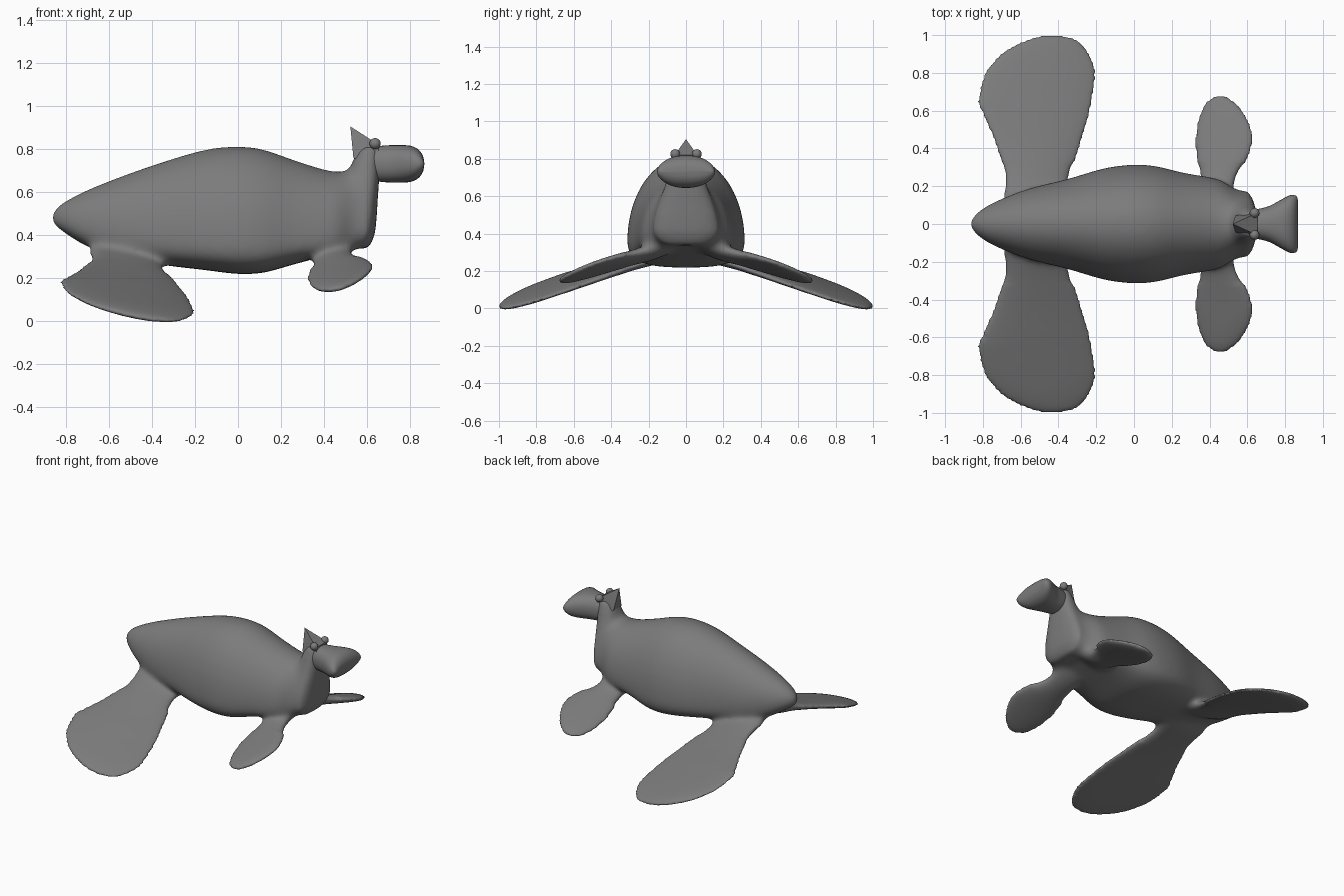
import bpy, bmesh, math
from mathutils import Vector

if "Cube" in bpy.data.objects:
    bpy.data.objects.remove(bpy.data.objects["Cube"])

grey = bpy.data.materials.new("stone grey")
grey.diffuse_color = (0.2, 0.2, 0.2, 1)
grey.use_nodes = True
grey.node_tree.nodes["Principled BSDF"].inputs["Base Color"].default_value = grey.diffuse_color


def finish(name, bm, angle=40):
    bmesh.ops.recalc_face_normals(bm, faces=bm.faces)
    me = bpy.data.meshes.new(name)
    bm.to_mesh(me)
    bm.free()
    ob = bpy.data.objects.new(name, me)
    bpy.context.collection.objects.link(ob)
    me.materials.append(grey)
    bpy.ops.object.select_all(action='DESELECT')
    ob.select_set(True)
    bpy.context.view_layer.objects.active = ob
    bpy.ops.object.shade_smooth_by_angle(angle=math.radians(angle))
    return ob


def smooth_sections(secs, steps):
    """Catmull-Rom interpolation of section parameters."""
    out = []
    for i in range(len(secs) - 1):
        p0, p1 = secs[max(i - 1, 0)], secs[i]
        p2, p3 = secs[i + 1], secs[min(i + 2, len(secs) - 1)]
        for k in range(steps):
            t = k / steps
            out.append([0.5 * (2 * b + (c - a) * t + (2 * a - 5 * b + 4 * c - d) * t * t
                               + (3 * b - a - 3 * c + d) * t ** 3)
                        for a, b, c, d in zip(p0, p1, p2, p3)])
    return out + [list(secs[-1])]


def loft(name, secs, point, sides=32, steps=4, angle=40):
    """Skin rings; point(section, cos, sin) gives each ring vertex."""
    bm = bmesh.new()
    rings = []
    for s in smooth_sections(secs, steps):
        rings.append([bm.verts.new(point(s, math.cos(a), math.sin(a)))
                      for a in (2 * math.pi * k / sides for k in range(sides))])
    for r, q in zip(rings, rings[1:]):
        for k in range(sides):
            n = (k + 1) % sides
            bm.faces.new((r[k], r[n], q[n], q[k]))
    bm.faces.new(rings[0])
    bm.faces.new(rings[-1])
    return finish(name, bm, angle)


def power(v, e):
    return math.copysign(abs(v) ** e, v)


# Body: x, half width, top, widest height, bottom
def body_point(s, c, n):
    x, w, top, mid, bot = s
    if n >= 0:
        return (x, w * c, mid + (top - mid) * n)
    return (x, w * power(c, 0.7), mid + (mid - bot) * power(n, 0.7))


parts = [loft("body", [
    (-.873, .004, .485, .48, .475), (-.858, .035, .52, .478, .445),
    (-.8, .085, .562, .465, .405), (-.7, .135, .612, .44, .345),
    (-.55, .19, .672, .41, .295), (-.35, .24, .742, .38, .26),
    (-.15, .298, .799, .365, .236), (0, .315, .814, .36, .218),
    (.12, .307, .799, .36, .224), (.25, .275, .754, .365, .26),
    (.38, .253, .712, .37, .295), (.46, .235, .695, .39, .318),
    (.52, .195, .70, .40, .336), (.57, .17, .69, .41, .345),
    (.61, .12, .60, .42, .37)], body_point)]


# Chest and neck: z, centre x, half depth, half width
def neck_point(s, c, n):
    z, x, d, w = s
    return (x + d * power(c, 0.75), w * power(n, 0.75), z)


parts.append(loft("chest_and_neck", [
    (.335, .53, .04, .10), (.345, .54, .068, .14), (.40, .56, .075, .178),
    (.48, .57, .075, .172), (.56, .575, .075, .148), (.63, .58, .075, .122),
    (.70, .589, .069, .098), (.76, .598, .06, .08), (.81, .61, .045, .06)],
    neck_point))


# Snout: x, half width, half height
def snout_point(s, c, n):
    x, w, h = s
    return (x, w * power(c, 0.8), .731 + h * power(n, 0.9))


loft("snout", [
    (.62, .07, .07), (.66, .08, .083), (.72, .097, .087), (.79, .135, .086),
    (.825, .152, .076), (.848, .153, .058), (.862, .145, .033), (.867, .13, .005)],
    snout_point, angle=60)

# Pointed crest on the back of the head
bm = bmesh.new()
for p in [(.523, 0, .905), (.537, .045, .76), (.537, -.045, .76),
          (.655, .06, .82), (.655, -.06, .82), (.655, .06, .7), (.655, -.06, .7)]:
    bm.verts.new(p)
bmesh.ops.convex_hull(bm, input=bm.verts)
finish("crest", bm, 20)


# Flippers: y, back x, front x, half thickness, on a tilted plane
def flipper(name, secs, plane, side):
    base, slope, tilt, xc = plane

    def point(s, c, n):
        y, x0, x1, t = s
        x = (x0 + x1) / 2 + (x1 - x0) / 2 * c
        return (x, side * y, base + slope * (y - .2) + tilt * (x - xc) + t * n)
    parts.append(loft(name, secs, point, sides=24, steps=3, angle=60))


rear = [(.06, -.68, -.31, .045), (.12, -.70, -.325, .05), (.2, -.695, -.34, .045),
        (.3, -.70, -.32, .037), (.45, -.747, -.27, .032), (.6, -.814, -.228, .031),
        (.66, -.83, -.215, .03), (.79, -.797, -.198, .028), (.88, -.732, -.22, .026),
        (.94, -.65, -.26, .022), (.98, -.56, -.31, .016), (1.0, -.48, -.39, .007)]
front = [(.09, .34, .55, .035), (.17, .345, .54, .045), (.24, .34, .545, .04),
         (.33, .33, .595, .034), (.43, .32, .63, .03), (.52, .33, .619, .028),
         (.6, .353, .577, .024), (.65, .383, .532, .018), (.683, .43, .48, .007)]
for side, label in ((1, "left"), (-1, "right")):
    flipper("rear_flipper_" + label, rear, (.273, -.315, -.15, -.5), side)
    flipper("front_flipper_" + label, front, (.298, -.32, .2, .45), side)
    # Eyes
    bm = bmesh.new()
    bmesh.ops.create_uvsphere(bm, u_segments=16, v_segments=10, radius=.026)
    bmesh.ops.translate(bm, verts=bm.verts, vec=Vector((.638, side * .058, .825)))
    finish("eye_" + label, bm)

# Fuse body, neck and flippers into one skin
bpy.ops.object.select_all(action='DESELECT')
for ob in parts:
    ob.select_set(True)
body = parts[0]
bpy.context.view_layer.objects.active = body
bpy.ops.object.join()
mod = body.modifiers.new("fuse", 'REMESH')
mod.mode = 'VOXEL'
mod.voxel_size = 0.012
bpy.ops.object.modifier_apply(modifier=mod.name)

# Soften the joints, leaving the flipper blades and chest front crisp
bm = bmesh.new()
bm.from_mesh(body.data)
joints = [v for v in bm.verts if v.co.x < .59 and abs(v.co.y) < .32]
for i in range(24):
    bmesh.ops.smooth_vert(bm, verts=joints, factor=.5, use_axis_x=True,
                          use_axis_y=True, use_axis_z=True)
for i in range(3):
    bmesh.ops.smooth_vert(bm, verts=bm.verts, factor=.5, use_axis_x=True,
                          use_axis_y=True, use_axis_z=True)
bm.to_mesh(body.data)
bm.free()
body.data.materials.clear()
body.data.materials.append(grey)
bpy.ops.object.shade_smooth_by_angle(angle=math.radians(70))
body.name = "body"
